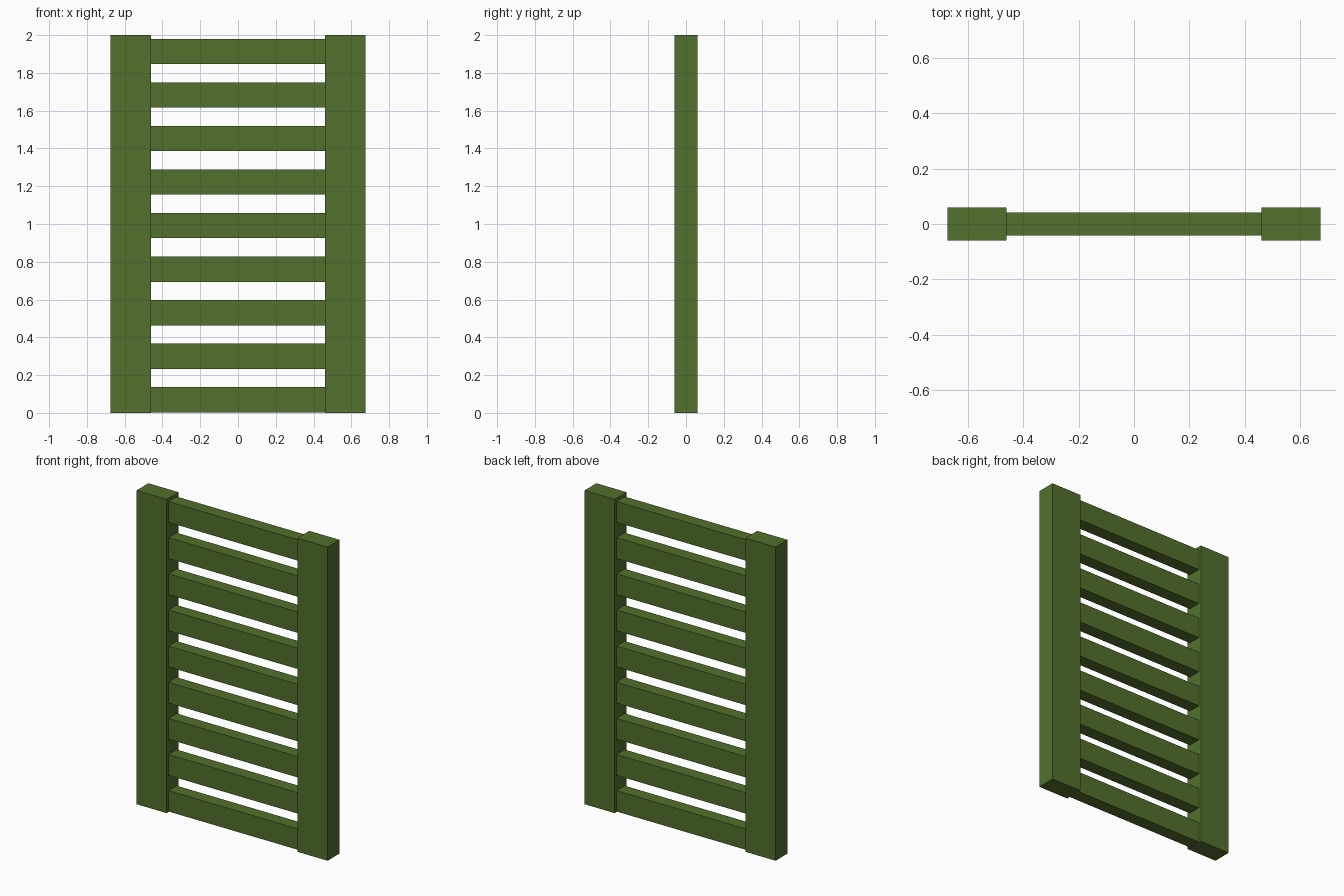
import bpy

if "Cube" in bpy.data.objects:
    bpy.data.objects.remove(bpy.data.objects["Cube"])

green = bpy.data.materials.new("leaf_green")
green.diffuse_color = (0.084, 0.162, 0.025, 1.0)
green.use_nodes = True
green.node_tree.nodes["Principled BSDF"].inputs["Base Color"].default_value = green.diffuse_color


def box(name, lo, hi):
    """Axis-aligned box between two corners."""
    centre = [(a + b) / 2 for a, b in zip(lo, hi)]
    bpy.ops.mesh.primitive_cube_add(size=1, location=centre)
    ob = bpy.context.object
    ob.name = name
    ob.scale = [b - a for a, b in zip(lo, hi)]
    bpy.ops.object.transform_apply(location=False, rotation=False, scale=True)
    ob.data.materials.append(green)
    return ob


OUTER, INNER = 0.674, 0.461   # post sides in x
POST_Y, SLAT_Y = 0.06, 0.041  # half depths
SLAT_H, PITCH, FIRST = 0.133, 0.2304, 0.003

# Two upright side posts
box("left_post", (-OUTER, -POST_Y, 0), (-INNER, POST_Y, 2))
box("right_post", (INNER, -POST_Y, 0), (OUTER, POST_Y, 2))

# Nine horizontal slats between the posts
for i in range(9):
    z = FIRST + i * PITCH
    box(f"slat_{i + 1}", (-INNER, -SLAT_Y, z), (INNER, SLAT_Y, z + SLAT_H))
